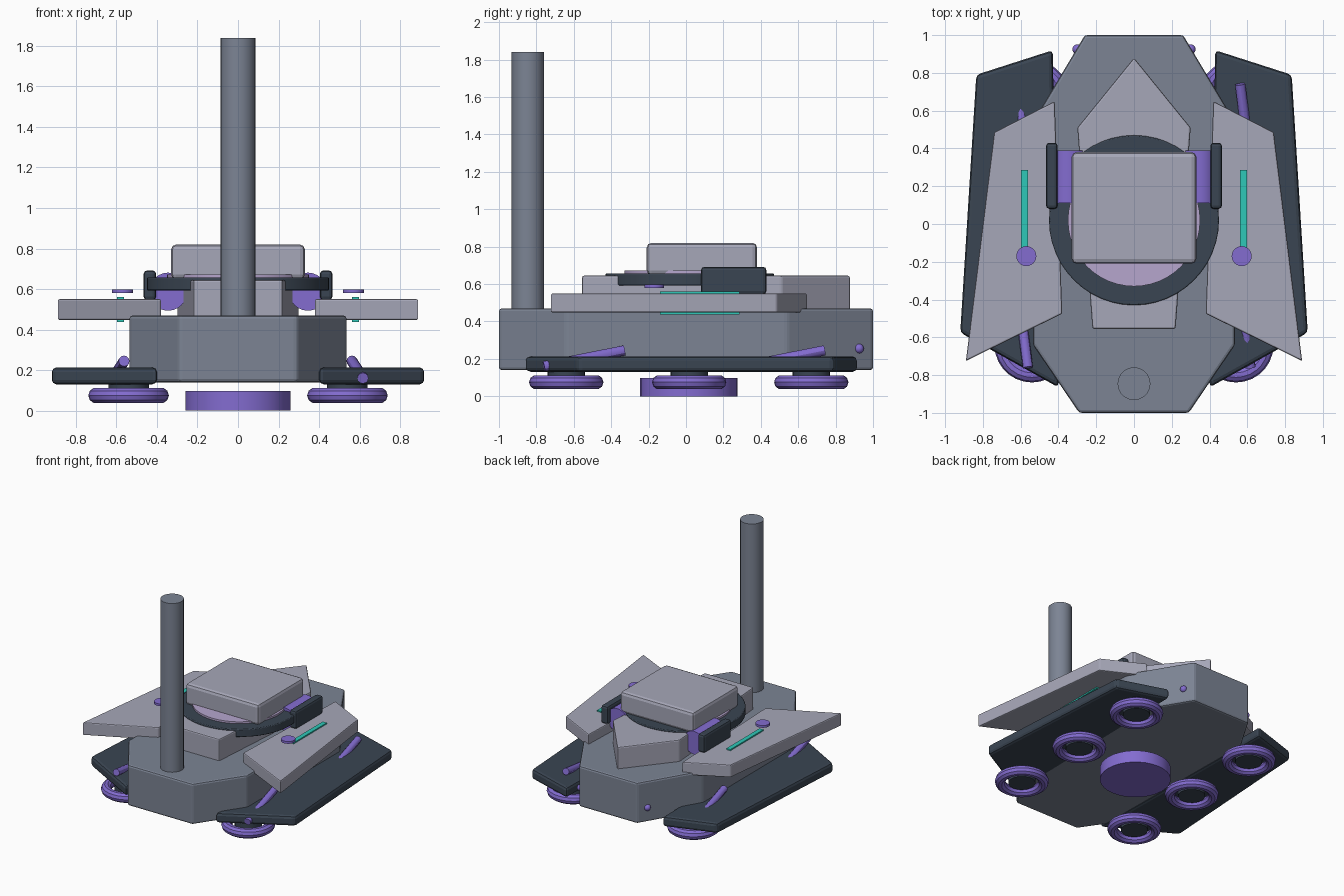
import bpy, bmesh, math
from mathutils import Vector

if "Cube" in bpy.data.objects:
    bpy.data.objects.remove(bpy.data.objects["Cube"], do_unlink=True)


def material(name, rgb):
    # sRGB bytes to linear values
    lin = [((c / 255 + 0.055) / 1.055) ** 2.4 for c in rgb]
    m = bpy.data.materials.new(name)
    m.use_nodes = True
    m.diffuse_color = (*lin, 1)
    m.node_tree.nodes["Principled BSDF"].inputs["Base Color"].default_value = (*lin, 1)
    return m


SLATE = material("slate", (124, 132, 148))
LIGHT = material("light_grey", (166, 167, 184))
DARK = material("dark_blue_grey", (58, 69, 82))
PURPLE = material("purple", (131, 108, 208))
LILAC = material("lilac", (182, 166, 206))
TEAL = material("teal", (46, 200, 184))


def finish(obj, name, mat, bevel=0, smooth=True):
    obj.name = name
    obj.data.materials.clear()
    obj.data.materials.append(mat)
    if bevel:
        mod = obj.modifiers.new("Bevel", "BEVEL")
        mod.width = bevel
        mod.segments = 2
        mod.limit_method = "ANGLE"
    if smooth:
        bpy.ops.object.select_all(action="DESELECT")
        obj.select_set(True)
        bpy.context.view_layer.objects.active = obj
        bpy.ops.object.shade_smooth_by_angle(angle=math.radians(30))
    return obj


def slab(name, outline, z0, z1, mat, bevel=0):
    # Extrude a plan outline from z0 up to z1
    bm = bmesh.new()
    face = bm.faces.new([bm.verts.new((x, y, z0)) for x, y in outline])
    new = bmesh.ops.extrude_face_region(bm, geom=[face])["geom"]
    for v in new:
        if isinstance(v, bmesh.types.BMVert):
            v.co.z = z1
    bmesh.ops.recalc_face_normals(bm, faces=bm.faces)
    mesh = bpy.data.meshes.new(name)
    bm.to_mesh(mesh)
    bm.free()
    obj = bpy.data.objects.new(name, mesh)
    bpy.context.collection.objects.link(obj)
    return finish(obj, name, mat, bevel, smooth=False)


def box(name, x0, x1, y0, y1, z0, z1, mat, bevel=0):
    return slab(name, [(x0, y0), (x1, y0), (x1, y1), (x0, y1)], z0, z1, mat, bevel)


def rod(name, a, b, radius, mat, sides=24, bevel=0):
    # Cylinder between two points
    a, b = Vector(a), Vector(b)
    bpy.ops.mesh.primitive_cylinder_add(vertices=sides, radius=radius, depth=(b - a).length,
                                        location=(a + b) / 2)
    obj = bpy.context.object
    obj.rotation_euler = (b - a).to_track_quat("Z", "Y").to_euler()
    return finish(obj, name, mat, bevel)


def mirrored(half):
    return half + [(-x, y) for x, y in reversed(half) if x]


# Hull, central deck and mast
slab("hull", mirrored([(0.29, -1.0), (0.535, -0.64), (0.535, 0.54), (0.26, 1.0)]),
     0.14, 0.47, SLATE, 0.015)
slab("deck_block", mirrored([(0.22, -0.555), (0.3, 0.51), (0, 0.88)]), 0.46, 0.645, LIGHT, 0.01)
rod("mast", (0, -0.845, 0.4), (0, -0.845, 1.84), 0.087, SLATE, 20)

# Turret
rod("turret_ring", (0, 0.02, 0.593), (0, 0.02, 0.657), 0.45, DARK, 48, 0.006)
rod("turret_disc", (0, 0.02, 0.6), (0, 0.02, 0.672), 0.35, LILAC, 48)
box("turret_cabin", -0.33, 0.33, -0.21, 0.38, 0.648, 0.82, LIGHT, 0.025)

# Belly disc
rod("belly_disc", (0, 0.015, 0), (0, 0.015, 0.097), 0.26, PURPLE, 32)

FENDER = [(0.92, -0.575), (0.4, -0.865), (0.43, 0.92), (0.835, 0.79)]
WING = [(0.89, -0.725), (0.38, -0.475), (0.42, 0.65), (0.74, 0.485)]

for side, s in (("left", 1), ("right", -1)):
    # Side armour
    slab(side + "_fender", [(s * x, y) for x, y in FENDER], 0.13, 0.213, DARK, 0.022)
    slab(side + "_wing", [(s * x, y) for x, y in WING], 0.447, 0.55, LIGHT, 0.008)

    # Wing marking and button
    box(side + "_strip", s * 0.58 - 0.018, s * 0.58 + 0.018, -0.14, 0.285, 0.437, 0.56, TEAL)
    rod(side + "_button", (s * 0.57, -0.17, 0.58), (s * 0.57, -0.17, 0.598), 0.053, PURPLE)

    # Turret side drums and their guards
    rod(side + "_drum", (s * 0.345, 0.11, 0.587), (s * 0.345, 0.39, 0.587), 0.094, PURPLE)
    box(side + "_guard", s * 0.435 - 0.031, s * 0.435 + 0.031, 0.08, 0.43, 0.545, 0.692,
        DARK, 0.018)

    # Hover wheels with hubs
    for place, y in (("front", -0.64), ("middle", 0.017), ("rear", 0.67)):
        bpy.ops.mesh.primitive_torus_add(major_radius=0.16, minor_radius=0.039,
                                         major_segments=28, minor_segments=10,
                                         location=(s * 0.54, y, 0.075))
        finish(bpy.context.object, f"{side}_{place}_wheel", PURPLE)
        rod(f"{side}_{place}_hub", (s * 0.54, y, 0.06), (s * 0.54, y, 0.14), 0.1, DARK)

    # Slanted struts through the fenders
    for place, y in (("front", -0.545), ("rear", 0.525)):
        rod(f"{side}_{place}_strut", (s * 0.617, y - s * 0.215, 0.16),
            (s * 0.562, y + s * 0.215, 0.245), 0.027, PURPLE, 12)

    # Stern lamp
    bpy.ops.mesh.primitive_uv_sphere_add(segments=16, ring_count=8, radius=0.026,
                                         location=(s * 0.3, 0.925, 0.255))
    finish(bpy.context.object, side + "_stern_lamp", PURPLE)
